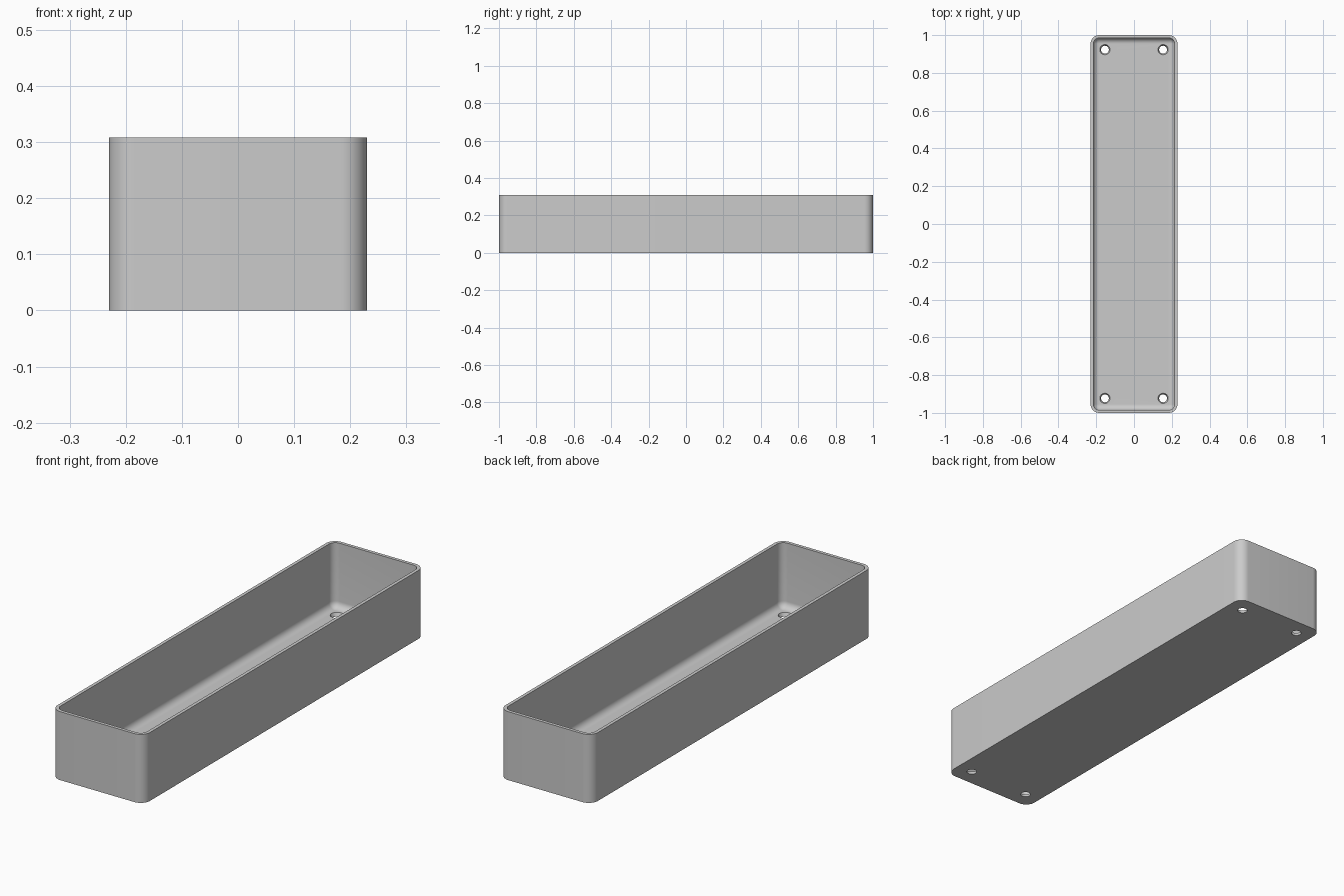
import bpy, bmesh, math

if "Cube" in bpy.data.objects:
    bpy.data.objects.remove(bpy.data.objects["Cube"])

HALF_X, HALF_Y, HEIGHT = 0.23, 1.0, 0.308
CORNER, WALL, FLOOR, FILLET = 0.046, 0.015, 0.016, 0.03
SEGMENTS = 12

grey = bpy.data.materials.new("plain grey")
grey.use_nodes = True
grey.diffuse_color = (0.6, 0.6, 0.6, 1)
grey.node_tree.nodes["Principled BSDF"].inputs["Base Color"].default_value = (0.6, 0.6, 0.6, 1)


def rounded_ring(bm, inset, z):
    """Rounded rectangle loop, offset inwards from the outer wall."""
    radius = CORNER - inset
    verts = []
    for quarter, (sx, sy) in enumerate([(1, 1), (-1, 1), (-1, -1), (1, -1)]):
        for i in range(SEGMENTS + 1):
            a = (quarter + i / SEGMENTS) * math.pi / 2
            verts.append(bm.verts.new((sx * (HALF_X - CORNER) + radius * math.cos(a),
                                       sy * (HALF_Y - CORNER) + radius * math.sin(a), z)))
    return verts


# Tray shell: outer wall, rim, inner wall and a fillet down to the floor
section = [(0, 0), (0, HEIGHT), (WALL, HEIGHT)]
for i in range(9):
    a = i / 8 * math.pi / 2
    section.append((WALL + FILLET * (1 - math.cos(a)), FLOOR + FILLET * (1 - math.sin(a))))

bm = bmesh.new()
rings = [rounded_ring(bm, inset, z) for inset, z in section]
for low, high in zip(rings, rings[1:]):
    for i in range(len(low)):
        j = (i + 1) % len(low)
        bm.faces.new((low[i], low[j], high[j], high[i]))
bm.faces.new(rings[0][::-1])
bm.faces.new(rings[-1])
bmesh.ops.recalc_face_normals(bm, faces=bm.faces)
mesh = bpy.data.meshes.new("tray")
bm.to_mesh(mesh)
bm.free()
mesh.materials.append(grey)
tray = bpy.data.objects.new("tray", mesh)
bpy.context.collection.objects.link(tray)
bpy.context.view_layer.objects.active = tray
tray.select_set(True)

# Four tapered screw holes through the floor
for sx in (-1, 1):
    for sy in (-1, 1):
        bpy.ops.mesh.primitive_cone_add(vertices=32, radius1=0.018, radius2=0.03,
                                        depth=0.03, location=(sx * 0.154, sy * 0.923, FLOOR / 2))
        cutter = bpy.context.object
        cutter.name = "hole_cutter"
        cutter.hide_render = True
        cutter.data.materials.append(grey)
        cut = tray.modifiers.new("screw hole", 'BOOLEAN')
        cut.operation = 'DIFFERENCE'
        cut.solver = 'EXACT'
        cut.object = cutter
        bpy.context.view_layer.objects.active = tray
        bpy.ops.object.modifier_apply(modifier=cut.name)
        bpy.data.objects.remove(cutter)

bpy.ops.object.select_all(action='DESELECT')
tray.select_set(True)
bpy.context.view_layer.objects.active = tray
bpy.ops.object.shade_smooth_by_angle(angle=math.radians(30))
